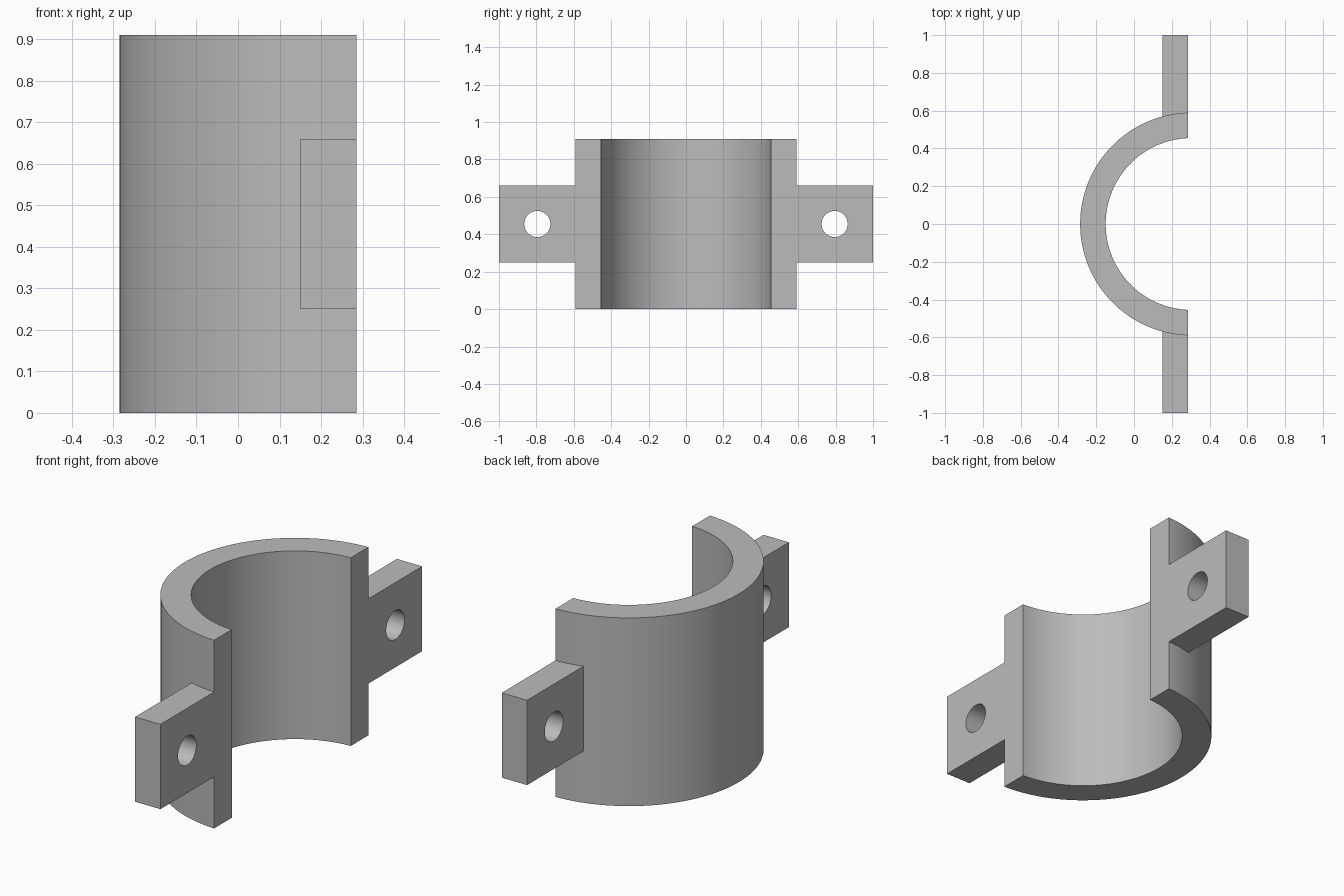
import bpy, bmesh
from math import asin, cos, sin, pi, sqrt, radians

cube = bpy.data.objects.get("Cube")
if cube:
    bpy.data.objects.remove(cube, do_unlink=True)

HEIGHT = 0.91
OUTER, INNER = 0.59, 0.455
AXIS_X, FACE_X = 0.305, 0.285      # bore axis and flat mating face
LUG_X = 0.15
LUG_Z = (0.25, 0.66)
SEGMENTS = 64

grey = bpy.data.materials.new("plain grey")
grey.use_nodes = True
colour = (0.5, 0.5, 0.5, 1)
grey.diffuse_color = colour
grey.node_tree.nodes["Principled BSDF"].inputs["Base Color"].default_value = colour


def prism(name, outline, z0, z1):
    """Extrude a closed xy outline between two heights."""
    bm = bmesh.new()
    base = bm.faces.new([bm.verts.new((x, y, z0)) for x, y in outline])
    top = bmesh.ops.extrude_face_region(bm, geom=[base])["geom"]
    moved = [v for v in top if isinstance(v, bmesh.types.BMVert)]
    bmesh.ops.translate(bm, verts=moved, vec=(0, 0, z1 - z0))
    bmesh.ops.recalc_face_normals(bm, faces=bm.faces)
    mesh = bpy.data.meshes.new(name)
    bm.to_mesh(mesh)
    bm.free()
    mesh.materials.append(grey)
    obj = bpy.data.objects.new(name, mesh)
    bpy.context.collection.objects.link(obj)
    return obj


def activate(obj):
    bpy.ops.object.select_all(action="DESELECT")
    obj.select_set(True)
    bpy.context.view_layer.objects.active = obj


def arc(radius):
    """Points from the back end of the mating face round to the front end."""
    tilt = asin((AXIS_X - FACE_X) / radius)
    start, sweep = pi / 2 + tilt, pi - 2 * tilt
    angles = [start + sweep * i / SEGMENTS for i in range(SEGMENTS + 1)]
    return [(AXIS_X + radius * cos(a), radius * sin(a)) for a in angles]


# Half-round clamp shell
shell = prism("clamp_shell", arc(OUTER) + arc(INNER)[::-1], 0, HEIGHT)
parts = [shell]

# Bolt lugs, one at each end of the shell
for name, side in (("front_lug", -1), ("back_lug", 1)):
    root = [(x, side * (sqrt(OUTER ** 2 - (AXIS_X - x) ** 2) - 0.001))
            for x in (LUG_X, FACE_X)]
    lug = prism(name, root + [(FACE_X, side), (LUG_X, side)], *LUG_Z)

    # Bolt hole
    bpy.ops.mesh.primitive_cylinder_add(
        vertices=48, radius=0.07, depth=0.5,
        location=((LUG_X + FACE_X) / 2, side * 0.795, sum(LUG_Z) / 2),
        rotation=(0, pi / 2, 0))
    cutter = bpy.context.object
    cutter.name = "hole_cutter"
    cutter.hide_render = True
    cutter.data.materials.append(grey)
    activate(lug)
    hole = lug.modifiers.new("bolt hole", "BOOLEAN")
    hole.operation = "DIFFERENCE"
    hole.solver = "EXACT"
    hole.object = cutter
    bpy.ops.object.modifier_apply(modifier=hole.name)
    bpy.data.objects.remove(cutter, do_unlink=True)
    parts.append(lug)

# Smooth the round walls, keep the edges crisp
for part in parts:
    activate(part)
    bpy.ops.object.shade_smooth_by_angle(angle=radians(30))
